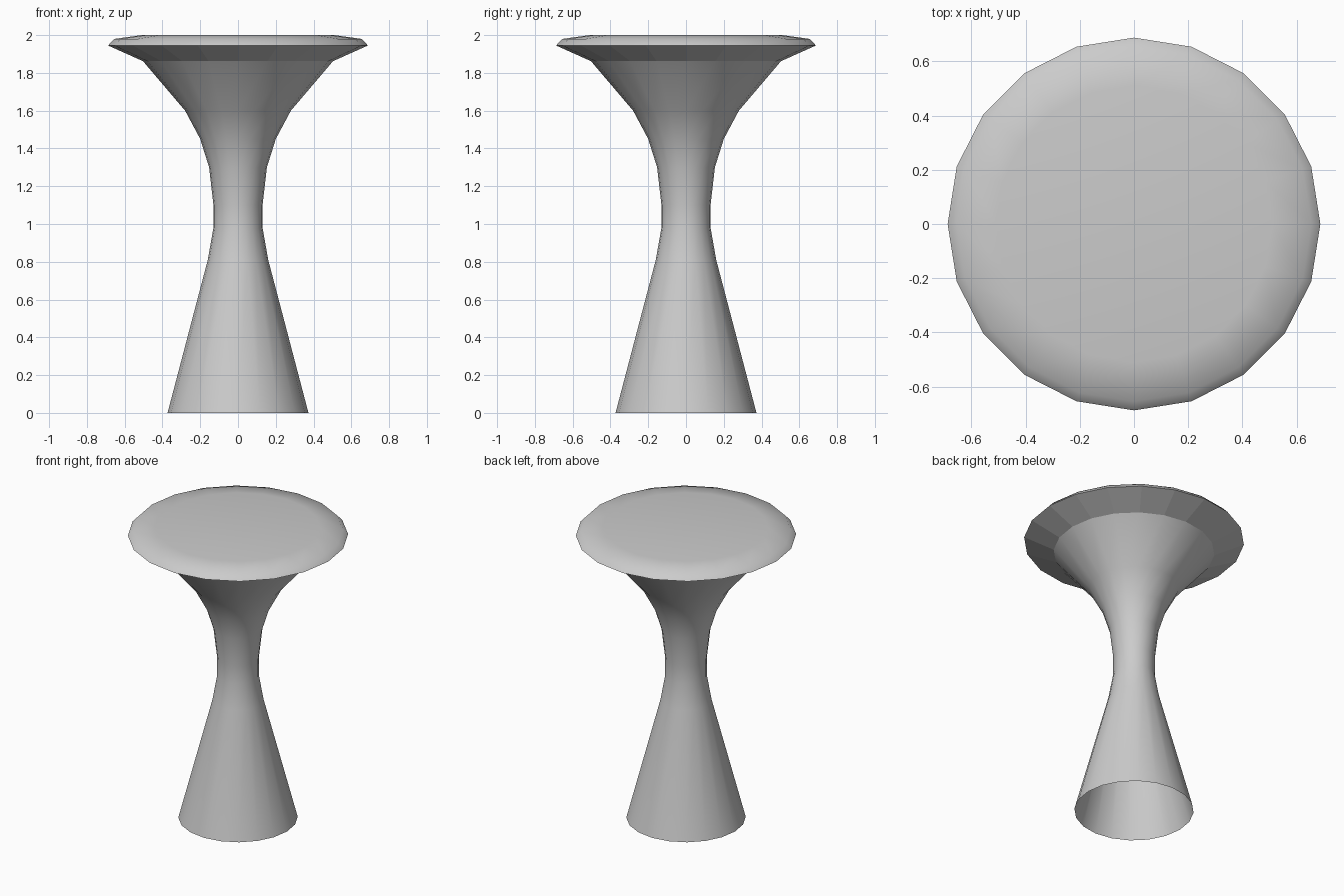
import bpy, bmesh, math

if "Cube" in bpy.data.objects:
    bpy.data.objects.remove(bpy.data.objects["Cube"])

SIDES = 20

grey = bpy.data.materials.new("light_grey")
grey.diffuse_color = (0.6, 0.6, 0.6, 1)
grey.use_nodes = True
grey.node_tree.nodes["Principled BSDF"].inputs["Base Color"].default_value = grey.diffuse_color


def lathe(name, profile, smooth=True, cap_top=False):
    """Spin a (radius, height) profile, listed bottom to top, about z."""
    bm = bmesh.new()
    rings = []
    for r, z in profile:
        rings.append([bm.verts.new((r * math.cos(2 * math.pi * i / SIDES),
                                    r * math.sin(2 * math.pi * i / SIDES), z))
                      for i in range(SIDES)])
    for a, b in zip(rings, rings[1:]):
        for i in range(SIDES):
            j = (i + 1) % SIDES
            bm.faces.new((a[i], a[j], b[j], b[i]))
    if cap_top:
        bm.faces.new(rings[-1])
    for f in bm.faces:
        f.smooth = smooth
    me = bpy.data.meshes.new(name)
    bm.to_mesh(me)
    bm.free()
    me.materials.append(grey)
    ob = bpy.data.objects.new(name, me)
    bpy.context.collection.objects.link(ob)
    return ob


# Flared stem, open at the base
lathe("stem", [(0.373, 0), (0.16, 0.81), (0.13, 0.98), (0.13, 1.10), (0.153, 1.30),
               (0.20, 1.45), (0.28, 1.60), (0.503, 1.862)])

# Faceted underside of the seat
lathe("seat_underside", [(0.503, 1.862), (0.688, 1.945)], smooth=False)

# Softly rounded seat top
lathe("seat_top", [(0.688, 1.945), (0.655, 1.98), (0.51, 2.0)], cap_top=True)
